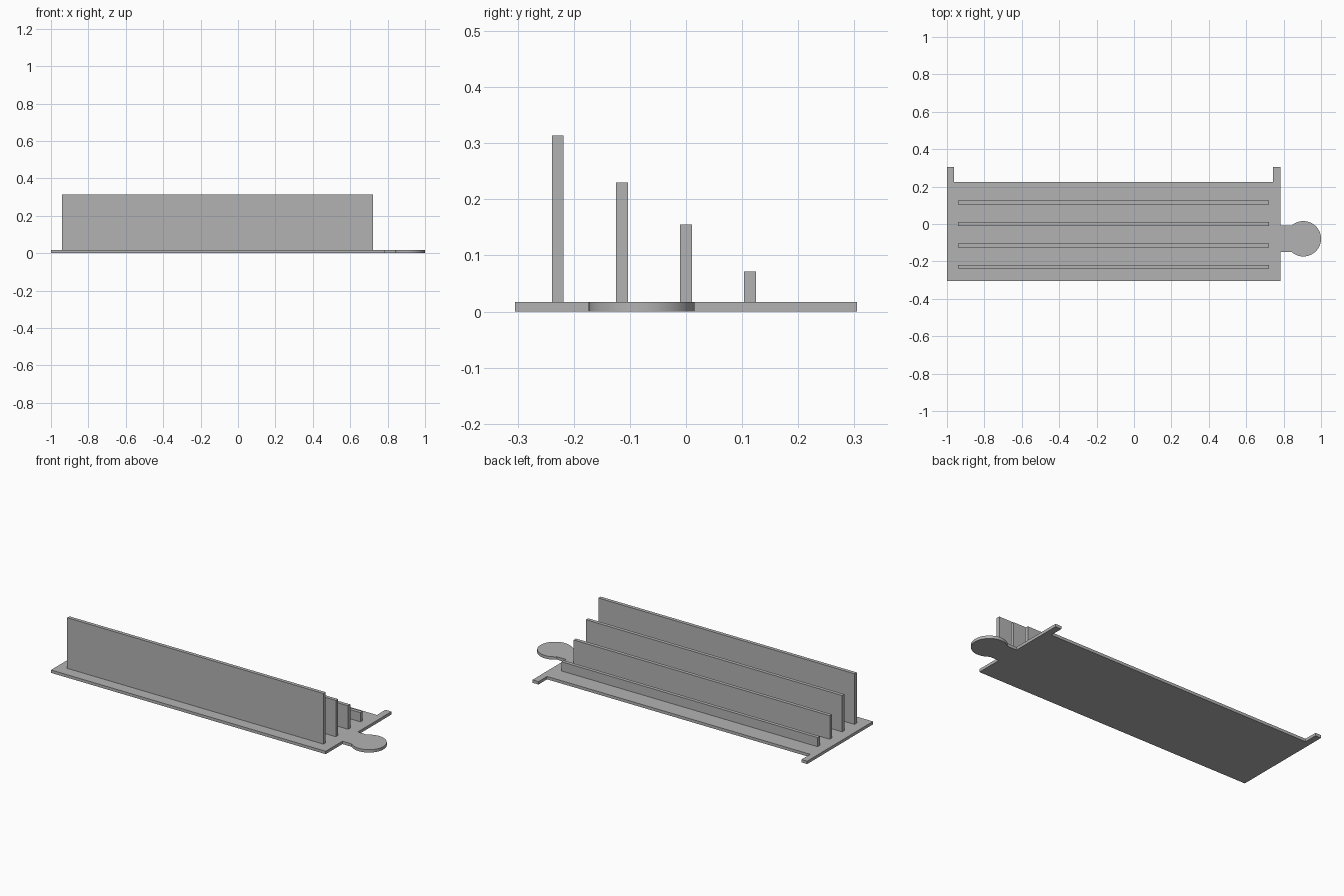
import bpy, bmesh, math

cube = bpy.data.objects.get("Cube")
if cube:
    bpy.data.objects.remove(cube, do_unlink=True)

grey = bpy.data.materials.new("plain grey")
grey.use_nodes = True
colour = (0.45, 0.45, 0.45, 1)
grey.diffuse_color = colour
grey.node_tree.nodes["Principled BSDF"].inputs["Base Color"].default_value = colour


def extrude_outline(name, outline, z0, z1):
    """Upright solid from a counter-clockwise outline."""
    bm = bmesh.new()
    face = bm.faces.new([bm.verts.new((x, y, z0)) for x, y in outline])
    top = bmesh.ops.extrude_face_region(bm, geom=[face])["geom"]
    verts = [v for v in top if isinstance(v, bmesh.types.BMVert)]
    bmesh.ops.translate(bm, verts=verts, vec=(0, 0, z1 - z0))
    bmesh.ops.recalc_face_normals(bm, faces=bm.faces)
    mesh = bpy.data.meshes.new(name)
    bm.to_mesh(mesh)
    bm.free()
    mesh.materials.append(grey)
    obj = bpy.data.objects.new(name, mesh)
    bpy.context.collection.objects.link(obj)
    return obj


LEFT, RIGHT, FRONT, BACK, PRONG_END = -1.0, 0.783, -0.305, 0.225, 0.305
THICK = 0.017

# Round tab on a short neck, as an arc from the lower to the upper neck edge
tab_y, radius, neck = -0.079, 0.0945, 0.071
tab_x = 1 - radius
start = math.pi - math.asin(neck / radius)
steps = 64
arc = []
for i in range(steps + 1):
    a = -start + 2 * start * i / steps
    arc.append((tab_x + radius * math.cos(a), tab_y + radius * math.sin(a)))

# Base plate with the tab at one end and two prongs at the back corners
outline = [(LEFT, FRONT), (RIGHT, FRONT), (RIGHT, tab_y - neck)]
outline += arc
outline += [(RIGHT, tab_y + neck), (RIGHT, PRONG_END), (RIGHT - 0.039, PRONG_END),
            (RIGHT - 0.039, BACK), (LEFT + 0.037, BACK),
            (LEFT + 0.037, PRONG_END), (LEFT, PRONG_END)]
plate = extrude_outline("base_plate", outline, 0, THICK)
bpy.context.view_layer.objects.active = plate
plate.select_set(True)
bpy.ops.object.shade_smooth_by_angle(angle=math.radians(30))

# Four upright fins, stepping down from front to back
for i, height in enumerate((0.314, 0.230, 0.155, 0.071)):
    y = -0.2285 + 0.1142 * i
    y0, y1 = y - 0.0105, y + 0.0105
    extrude_outline(f"fin_{i + 1}",
                    [(-0.941, y0), (0.722, y0), (0.722, y1), (-0.941, y1)],
                    THICK, height)
